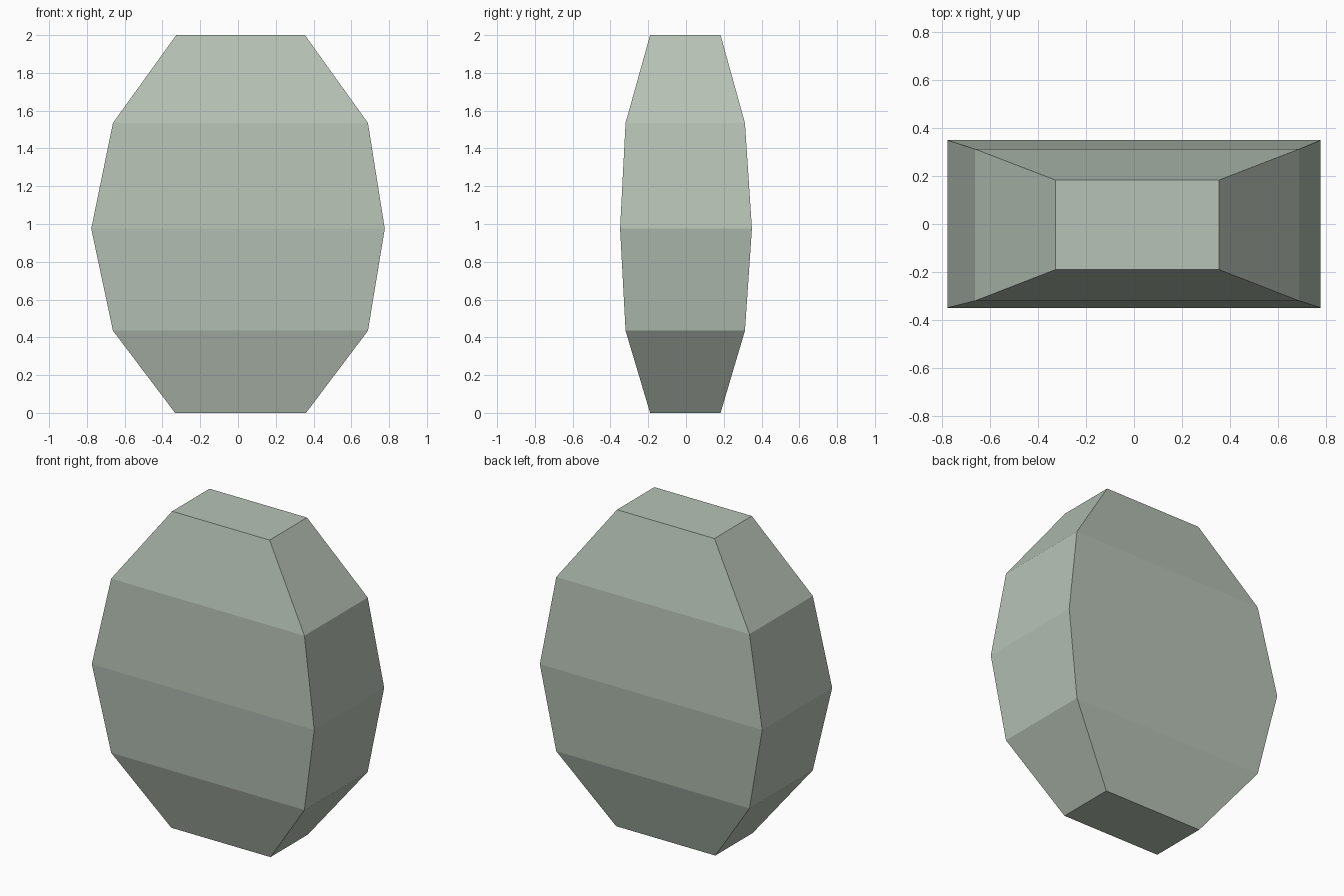
import bpy
import bmesh

if "Cube" in bpy.data.objects:
    bpy.data.objects.remove(bpy.data.objects["Cube"])

# Rectangular cross-sections from bottom to top: z, x min, x max, y min, y max
SECTIONS = [
    (0.0, -0.333, 0.36, -0.19, 0.183),
    (0.435, -0.662, 0.688, -0.32, 0.312),
    (0.975, -0.777, 0.777, -0.349, 0.349),
    (1.535, -0.662, 0.688, -0.32, 0.312),
    (2.0, -0.327, 0.354, -0.19, 0.183),
]

# Faceted stone lofted through the sections
bm = bmesh.new()
rings = []
for z, x0, x1, y0, y1 in SECTIONS:
    corners = ((x0, y0), (x1, y0), (x1, y1), (x0, y1))
    rings.append([bm.verts.new((x, y, z)) for x, y in corners])
for low, high in zip(rings, rings[1:]):
    for i in range(4):
        j = (i + 1) % 4
        bm.faces.new((low[i], low[j], high[j], high[i]))

# Flat caps
bm.faces.new(rings[0][::-1])
bm.faces.new(rings[-1])
bmesh.ops.recalc_face_normals(bm, faces=bm.faces[:])

mesh = bpy.data.meshes.new("faceted_stone")
bm.to_mesh(mesh)
bm.free()

# Pale grey-green colour
green = bpy.data.materials.new("pale_sage_green")
green.diffuse_color = (0.47, 0.54, 0.465, 1.0)
green.use_nodes = True
green.node_tree.nodes["Principled BSDF"].inputs["Base Color"].default_value = green.diffuse_color
mesh.materials.append(green)

stone = bpy.data.objects.new("faceted_stone", mesh)
bpy.context.collection.objects.link(stone)
